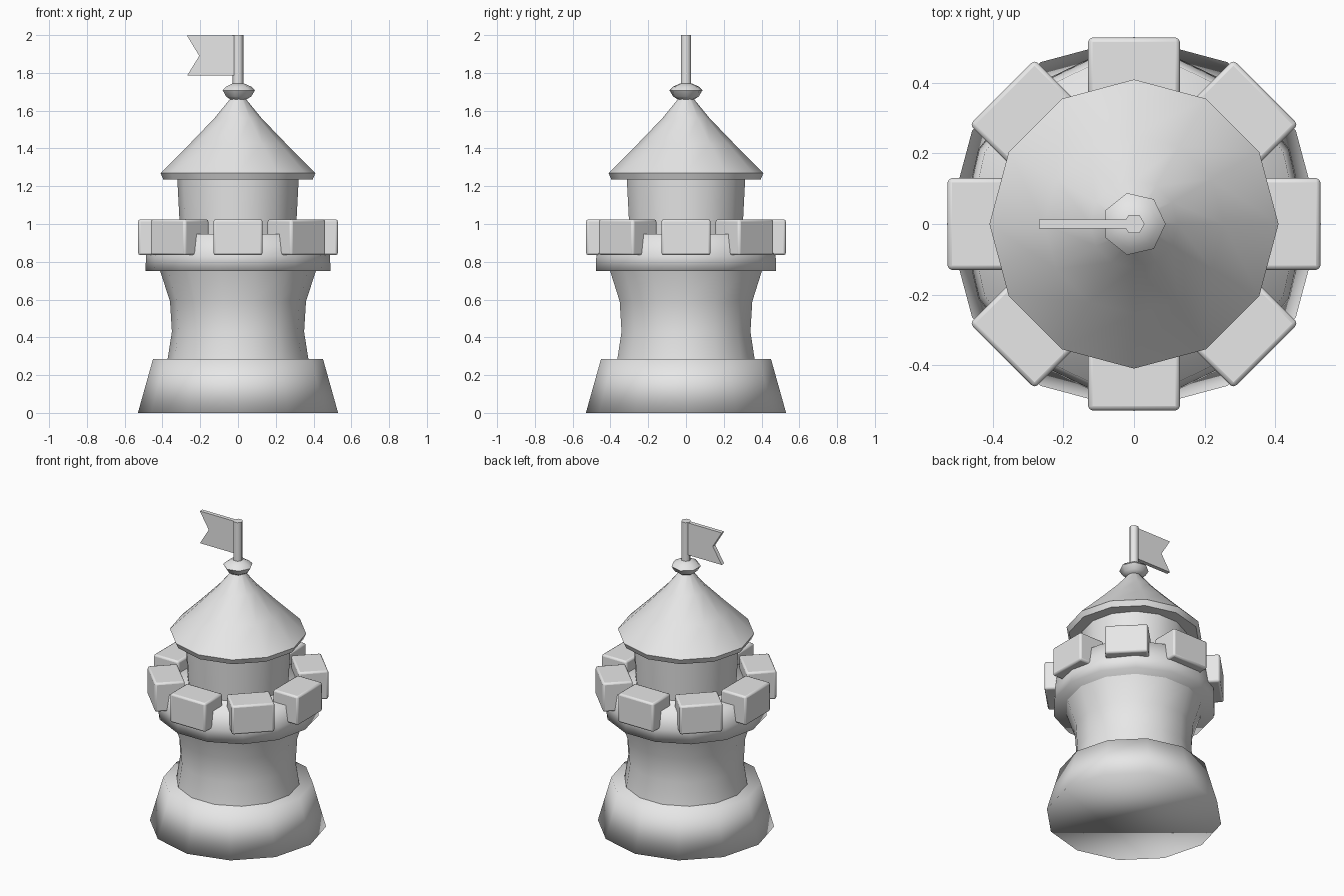
import bpy, bmesh
from math import sin, cos, pi, radians
from mathutils import Matrix

cube = bpy.data.objects.get("Cube")
if cube:
    bpy.data.objects.remove(cube, do_unlink=True)

stone = bpy.data.materials.new("grey stone")
stone.use_nodes = True
stone.diffuse_color = (0.8, 0.8, 0.8, 1)
stone.node_tree.nodes["Principled BSDF"].inputs["Base Color"].default_value = (0.8, 0.8, 0.8, 1)


def finish(name, bm, angle):
    """Turn a bmesh into a shaded object."""
    bmesh.ops.recalc_face_normals(bm, faces=bm.faces[:])
    mesh = bpy.data.meshes.new(name)
    bm.to_mesh(mesh)
    bm.free()
    mesh.materials.append(stone)
    obj = bpy.data.objects.new(name, mesh)
    bpy.context.collection.objects.link(obj)
    bpy.ops.object.select_all(action='DESELECT')
    obj.select_set(True)
    bpy.context.view_layer.objects.active = obj
    if angle >= 180:
        bpy.ops.object.shade_smooth()
    else:
        bpy.ops.object.shade_smooth_by_angle(angle=radians(angle))
    return obj


def turned(name, sides, profile, angle=50):
    """Closed solid turned about z from (radius, height) pairs."""
    bm = bmesh.new()
    rings = [[bm.verts.new((r * cos(2 * pi * i / sides), r * sin(2 * pi * i / sides), z))
              for i in range(sides)] for r, z in profile]
    for low, high in zip(rings, rings[1:]):
        for i in range(sides):
            j = (i + 1) % sides
            bm.faces.new((low[i], low[j], high[j], high[i]))
    bm.faces.new(rings[0])
    bm.faces.new(rings[-1])
    return finish(name, bm, angle)


# Stone tower, bottom to top
turned("base", 12, [(0.53, 0), (0.45, 0.285)], 180)
turned("tower_body", 14, [(0.375, 0.27), (0.35, 0.43), (0.36, 0.59), (0.415, 0.76)])
turned("parapet_ring", 14, [(0.49, 0.75), (0.487, 0.83), (0.47, 0.947)], 180)
turned("turret", 14, [(0.305, 0.93), (0.322, 1.25)])

# Roof, finial and pole
turned("roof", 12, [(0.395, 1.235), (0.41, 1.27), (0.255, 1.425), (0.125, 1.56), (0.035, 1.67)])
turned("finial", 7, [(0.042, 1.658), (0.07, 1.675), (0.09, 1.708), (0.07, 1.727), (0.03, 1.745)], 60)
turned("flag_pole", 6, [(0.03, 1.73), (0.03, 2.0)], 62)

# Eight bevelled merlons around the parapet
for k in range(8):
    bm = bmesh.new()
    bmesh.ops.create_cube(bm, size=1, matrix=Matrix.Rotation(k * pi / 4, 4, 'Z')
                          @ Matrix.Translation((0.437, 0, 0.93))
                          @ Matrix.Diagonal((0.183, 0.26, 0.19, 1)))
    merlon = finish(f"merlon_{k + 1}", bm, 30)
    bevel = merlon.modifiers.new("soft edges", 'BEVEL')
    bevel.width = 0.012
    bevel.segments = 2

# Swallow-tailed flag
bm = bmesh.new()
outline = [(-0.02, 1.785), (-0.27, 1.785), (-0.205, 1.89), (-0.27, 1.997), (-0.02, 1.997)]
face = bm.faces.new([bm.verts.new((x, -0.013, z)) for x, z in outline])
side = bmesh.ops.extrude_face_region(bm, geom=[face])
bmesh.ops.translate(bm, vec=(0, 0.026, 0),
                    verts=[v for v in side["geom"] if isinstance(v, bmesh.types.BMVert)])
finish("flag", bm, 30)
